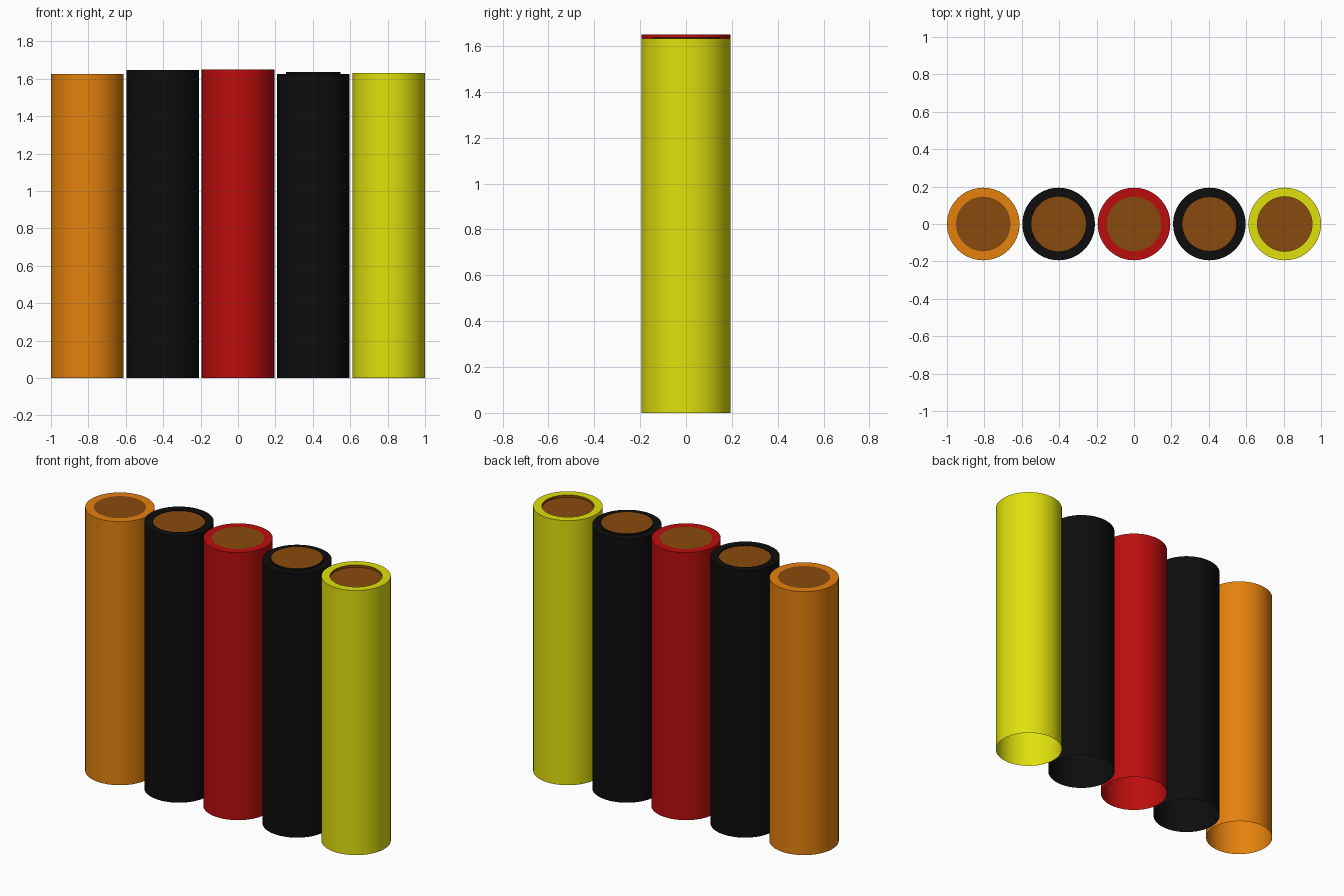
import bpy, bmesh, math

if "Cube" in bpy.data.objects:
    bpy.data.objects.remove(bpy.data.objects["Cube"])

SIDES = 64
R_OUT, R_IN = 0.194, 0.146


def material(name, rgb):
    m = bpy.data.materials.new(name)
    m.diffuse_color = (*rgb, 1)
    m.use_nodes = True
    m.node_tree.nodes["Principled BSDF"].inputs["Base Color"].default_value = m.diffuse_color
    return m


brown = material("brown", (0.25, 0.07, 0.004))
orange = material("orange", (0.78, 0.22, 0.004))
black = material("black", (0.004, 0.004, 0.004))
red = material("red", (0.5, 0.004, 0.004))
yellow = material("yellow", (0.75, 0.75, 0.004))


def tube(name, x, casing, height, core_height, wall_slot):
    """Open-bottomed casing with a flat rim and a brown core disc."""
    bm = bmesh.new()
    profile = [(R_OUT, 0), (R_OUT, height), (R_IN, height)]
    slots = [0, 0]
    if abs(core_height - height) > 0.001:
        profile.append((R_IN, core_height))
        slots.append(wall_slot)
    angles = [2 * math.pi * i / SIDES for i in range(SIDES)]
    rings = [[bm.verts.new((r * math.cos(a), r * math.sin(a), z)) for a in angles]
             for r, z in profile]
    for lo, hi, slot in zip(rings, rings[1:], slots):
        for i in range(SIDES):
            j = (i + 1) % SIDES
            bm.faces.new((lo[i], lo[j], hi[j], hi[i])).material_index = slot
    # core disc
    bm.faces.new(rings[-1]).material_index = 1
    mesh = bpy.data.meshes.new(name)
    bm.to_mesh(mesh)
    bm.free()
    mesh.materials.append(casing)
    mesh.materials.append(brown)
    ob = bpy.data.objects.new(name, mesh)
    ob.location.x = x
    bpy.context.collection.objects.link(ob)
    bpy.ops.object.select_all(action='DESELECT')
    ob.select_set(True)
    bpy.context.view_layer.objects.active = ob
    bpy.ops.object.shade_smooth_by_angle(angle=math.radians(30))


# Row of five tubes, left to right
tube("orange_tube", -0.806, orange, 1.625, 1.625, 0)
tube("left_black_tube", -0.403, black, 1.646, 1.642, 0)
tube("red_tube", 0.0, red, 1.65, 1.65, 0)
tube("right_black_tube", 0.403, black, 1.626, 1.637, 0)
tube("yellow_tube", 0.806, yellow, 1.632, 1.617, 1)
